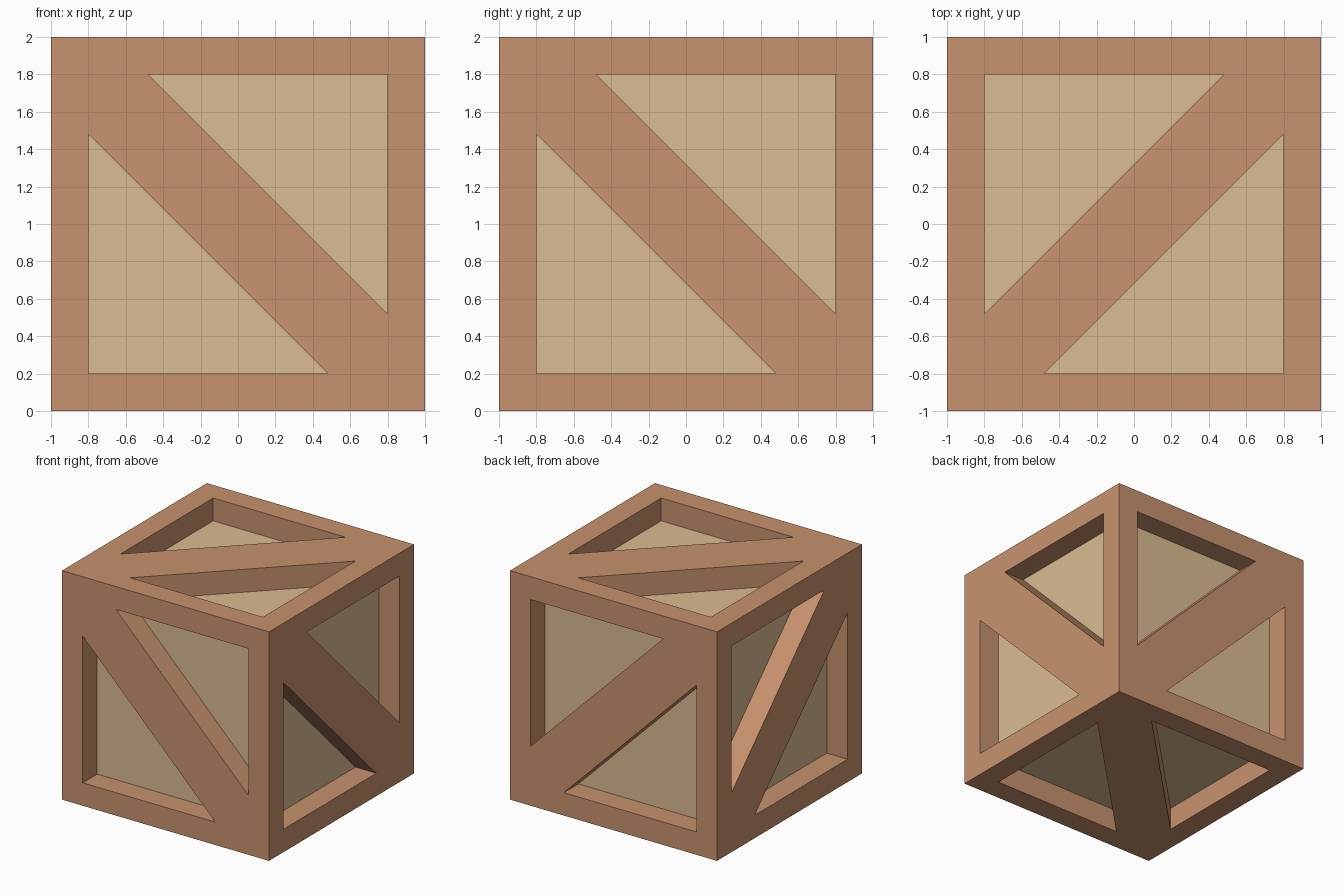
import bpy, bmesh
from mathutils import Vector

if "Cube" in bpy.data.objects:
    bpy.data.objects.remove(bpy.data.objects["Cube"])

R = 1.0          # half size of the crate
I = 0.8          # half size of the recessed core
E = 0.48         # where the diagonal brace meets the frame


def material(name, rgb):
    m = bpy.data.materials.new(name)
    m.diffuse_color = (*rgb, 1.0)
    m.use_nodes = True
    m.node_tree.nodes["Principled BSDF"].inputs["Base Color"].default_value = m.diffuse_color
    return m


def finish(bm, name, mat):
    mesh = bpy.data.meshes.new(name)
    bm.to_mesh(mesh)
    bm.free()
    mesh.materials.append(mat)
    ob = bpy.data.objects.new(name, mesh)
    ob.location.z = R
    bpy.context.collection.objects.link(ob)


frame_wood = material("reddish frame wood", (0.578, 0.287, 0.156))
panel_wood = material("pale panel wood", (0.708, 0.503, 0.287))

# Recessed panels: the faces of the inner core
bm = bmesh.new()
bmesh.ops.create_cube(bm, size=2 * I)
finish(bm, "recessed_panels", panel_wood)

# Frame: on each side a border, a diagonal brace and two triangular openings
X, Y, Z = Vector((1, 0, 0)), Vector((0, 1, 0)), Vector((0, 0, 1))
brace = [(-R, R), (-I, E), (E, -I), (R, -R), (I, -E), (-E, I)]
top_rail = [(-R, R), (-E, I), (I, I), (R, R)]
side_rail = [(R, R), (I, I), (I, -E), (R, -R)]
opening = [(I, I), (-E, I), (I, -E)]

bm = bmesh.new()


def add_side(n, u, v):
    flip = u.cross(v).dot(n) < 0

    def face(pts):
        vs = [bm.verts.new(u * a + v * b + n * d) for a, b, d in pts]
        bm.faces.new(vs[::-1] if flip else vs)

    face([(a, b, R) for a, b in brace])
    for s in (1, -1):
        for rail in (top_rail, side_rail):
            face([(s * a, s * b, R) for a, b in rail])
        # walls of the triangular opening
        for i in range(3):
            (a, b), (c, d) = opening[i], opening[(i + 1) % 3]
            a, b, c, d = s * a, s * b, s * c, s * d
            face([(a, b, R), (c, d, R), (c, d, I), (a, b, I)])


for sign in (1, -1):
    add_side(Y * sign, X, Z)      # front and back
    add_side(X * sign, Y, Z)      # left and right
    add_side(Z * sign, -X, Y)     # top and bottom
bmesh.ops.remove_doubles(bm, verts=bm.verts[:], dist=1e-5)
finish(bm, "braced_frame", frame_wood)
